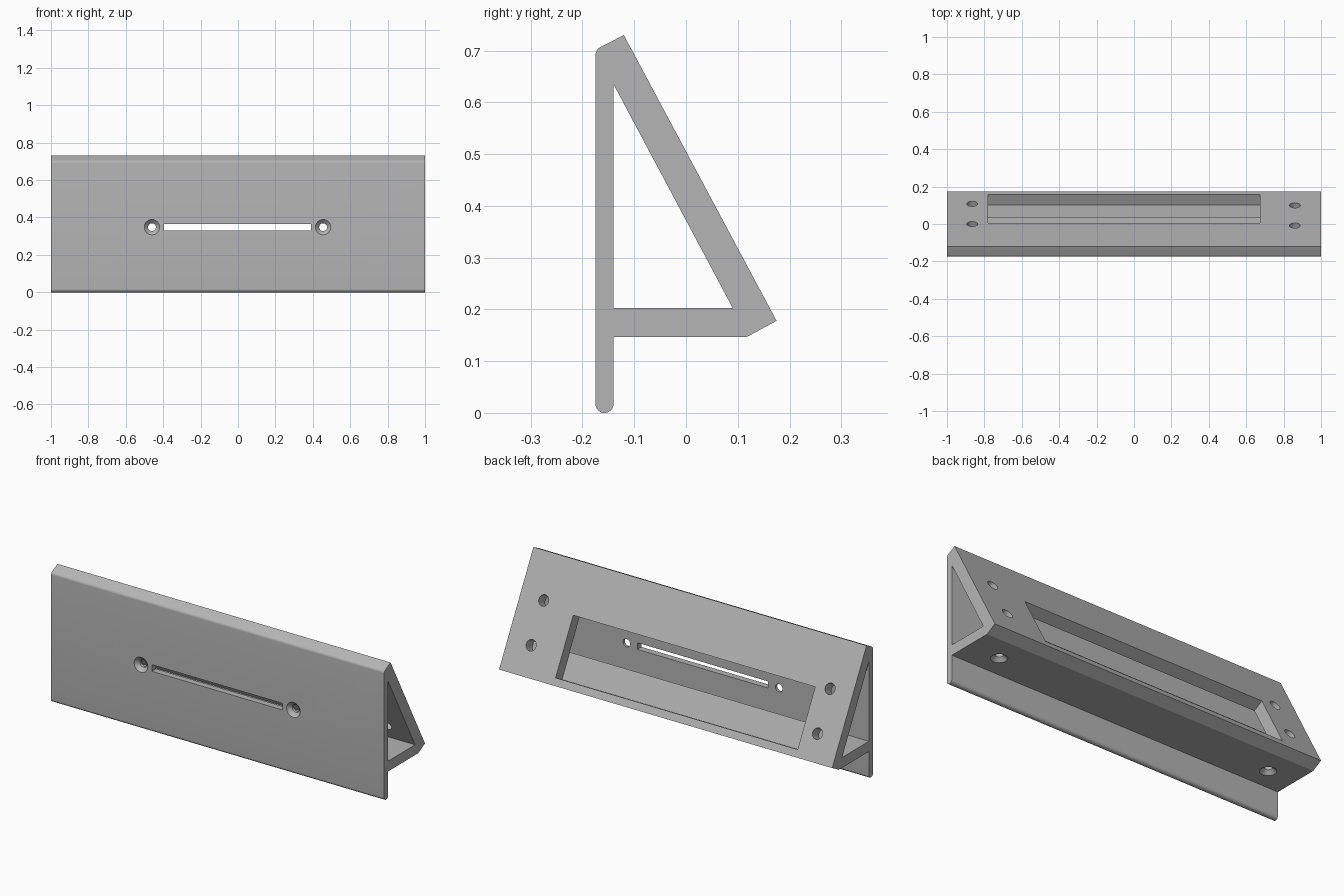
import bpy, bmesh, math
from mathutils import Vector, Matrix

cube = bpy.data.objects.get("Cube")
if cube:
    bpy.data.objects.remove(cube, do_unlink=True)

grey = bpy.data.materials.new("mid grey")
grey.use_nodes = True
grey.diffuse_color = (0.46, 0.46, 0.46, 1)
grey.node_tree.nodes["Principled BSDF"].inputs["Base Color"].default_value = grey.diffuse_color


def add_object(name, bm):
    bmesh.ops.recalc_face_normals(bm, faces=bm.faces)
    mesh = bpy.data.meshes.new(name)
    bm.to_mesh(mesh)
    bm.free()
    mesh.materials.append(grey)
    obj = bpy.data.objects.new(name, mesh)
    bpy.context.collection.objects.link(obj)
    return obj


def prism(name, outline, half):
    """Extrude a (y, z) outline along x."""
    bm = bmesh.new()
    face = bm.faces.new([bm.verts.new((-half, y, z)) for y, z in outline])
    new = bmesh.ops.extrude_face_region(bm, geom=[face])["geom"]
    verts = [v for v in new if isinstance(v, bmesh.types.BMVert)]
    bmesh.ops.translate(bm, verts=verts, vec=(2 * half, 0, 0))
    return add_object(name, bm)


def arc(cy, cz, r, start, end, steps):
    angles = [math.radians(start + (end - start) * i / steps) for i in range(steps + 1)]
    return [(cy + r * math.cos(a), cz + r * math.sin(a)) for a in angles]


# Main body: upright plate, shelf and sloping back in one profile
outline = arc(-0.1575, 0.0175, 0.0175, 180, 360, 16)
outline += [(-0.14, 0.147), (0.118, 0.147), (0.175, 0.178), (-0.12, 0.73)]
outline += arc(-0.157, 0.691, 0.018, 118, 180, 6)
body = prism("bracket_body", outline, 1)


def cut(cutter):
    cutter.hide_render = True
    mod = body.modifiers.new("cut", "BOOLEAN")
    mod.operation = "DIFFERENCE"
    mod.solver = "EXACT"
    mod.object = cutter
    bpy.context.view_layer.objects.active = body
    bpy.ops.object.modifier_apply(modifier=mod.name)
    bpy.data.objects.remove(cutter, do_unlink=True)


def frame(point, normal):
    turn = Vector((0, 0, 1)).rotation_difference(Vector(normal)).to_matrix().to_4x4()
    return Matrix.Translation(point) @ turn


def drill(point, normal, r_in, r_out, low, high):
    """Cone or cylinder from low to high along the outward normal."""
    bm = bmesh.new()
    mid = Matrix.Translation((0, 0, (low + high) / 2))
    bmesh.ops.create_cone(bm, cap_ends=True, segments=32, radius1=r_in, radius2=r_out,
                          depth=high - low, matrix=frame(point, normal) @ mid)
    cut(add_object("drill_cutter", bm))


def box_cut(matrix, size):
    bm = bmesh.new()
    bmesh.ops.create_cube(bm, size=1, matrix=matrix @ Matrix.Diagonal((*size, 1)))
    cut(add_object("box_cutter", bm))


def countersunk(point, normal):
    drill(point, normal, 0.021, 0.021, -0.08, 0.02)
    drill(point, normal, 0.021, 0.042, -0.02, 0.001)


# Triangular hollow, open at both ends
cut(prism("hollow_cutter", [(-0.14, 0.635), (-0.14, 0.203), (0.09, 0.203)], 1.1))

# Slot and countersunk holes in the upright plate
box_cut(Matrix.Translation((-0.0025, -0.16, 0.348)), (0.785, 0.08, 0.036))
for x in (-0.46, 0.455):
    countersunk((x, -0.175, 0.348), (0, -1, 0))

# Window and four holes in the sloping back
low, high = Vector((0, 0.175, 0.178)), Vector((0, -0.12, 0.73))
slope = (high - low).normalized()
normal = Vector((0, slope.z, -slope.y))


def on_slope(x, y):
    p = low + slope * ((y - low.y) / slope.y)
    return Vector((x, p.y, p.z))


box_cut(frame(on_slope(-0.053, 0.081) - normal * 0.0215, normal), (1.453, 0.32, 0.083))
for x, y in ((-0.865, 0.108), (-0.865, 0.0), (0.86, 0.1), (0.86, -0.008)):
    drill(on_slope(x, y), normal, 0.029, 0.029, -0.08, 0.02)

# Countersunk holes under the shelf
for x in (-0.84, 0.81):
    countersunk((x, -0.02, 0.147), (0, 0, -1))

body.select_set(True)
bpy.context.view_layer.objects.active = body
bpy.ops.object.shade_smooth_by_angle(angle=math.radians(25))
